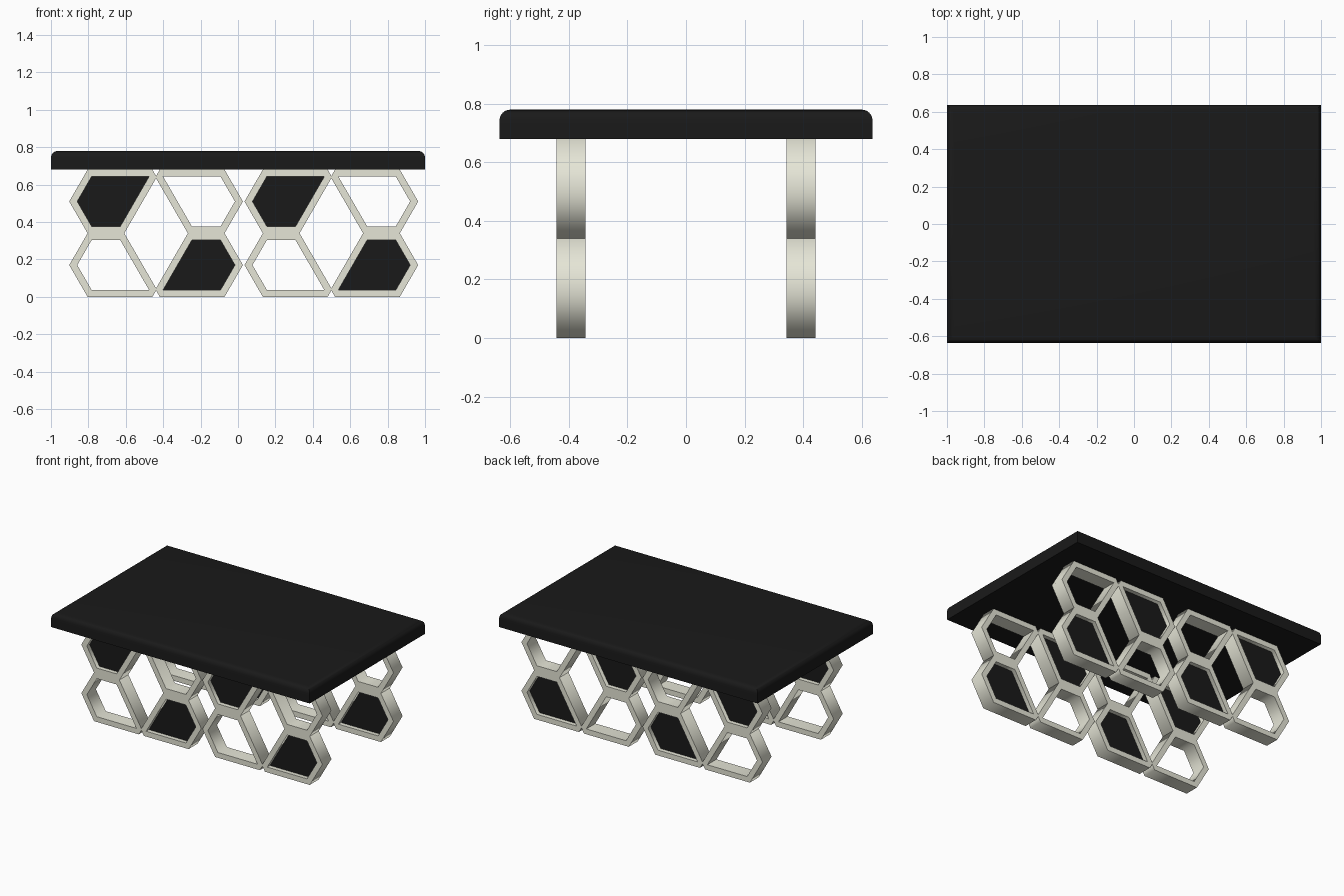
import bpy, bmesh, math

if "Cube" in bpy.data.objects:
    bpy.data.objects.remove(bpy.data.objects["Cube"])

H, BORDER, DEPTH = 0.17, 0.037, 0.10
PANEL = 0.04
S3 = math.sqrt(3)


def material(name, rgb):
    m = bpy.data.materials.new(name)
    m.diffuse_color = (*rgb, 1)
    m.use_nodes = True
    m.node_tree.nodes["Principled BSDF"].inputs["Base Color"].default_value = m.diffuse_color
    return m


black = material("black", (0.01, 0.01, 0.01))
cream = material("cream", (0.79, 0.79, 0.68))


def finish(bm, name, mat, angle):
    bmesh.ops.recalc_face_normals(bm, faces=bm.faces)
    me = bpy.data.meshes.new(name)
    bm.to_mesh(me)
    bm.free()
    me.materials.append(mat)
    ob = bpy.data.objects.new(name, me)
    bpy.context.collection.objects.link(ob)
    bpy.ops.object.select_all(action='DESELECT')
    ob.select_set(True)
    bpy.context.view_layer.objects.active = ob
    bpy.ops.object.shade_smooth_by_angle(angle=math.radians(angle))
    return ob


# Stretched hexagon: one side runs on into a lower corner
R = 2 * H / S3
tip = R / 2 + 0.30 / S3
outer = [(-R, 0), (-R / 2, H), (R / 2, H), (tip, 0.04 - H), (tip - 0.04 / S3, -H), (-R / 2, -H)]
g = H - BORDER
r = 2 * g / S3
itip = r / 2 + 2 * g / S3
inner = [(-r, 0), (-r / 2, g), (r / 2, g), (itip, -g), (itip - 0.03, -g), (-r / 2, -g)]


def cell_frame(name, cx, cy, cz, sx, sz):
    bm = bmesh.new()

    def loop(pts, y):
        return [bm.verts.new((cx + sx * x, cy + y, cz + sz * z)) for x, z in pts]
    d = DEPTH / 2
    rings = [loop(outer, -d), loop(outer, d), loop(inner, d), loop(inner, -d)]
    for a, b in zip(rings, rings[1:] + rings[:1]):
        for i in range(6):
            j = (i + 1) % 6
            bm.faces.new((a[i], a[j], b[j], b[i]))
    finish(bm, name, cream, 65)


def cell_panel(name, cx, cy, cz, sx, sz):
    bm = bmesh.new()
    pts = inner[:4] + inner[5:]
    f = bm.faces.new([bm.verts.new((cx + sx * x, cy - PANEL / 2, cz + sz * z)) for x, z in pts])
    ext = bmesh.ops.extrude_face_region(bm, geom=[f], use_keep_orig=True)
    verts = [v for v in ext["geom"] if isinstance(v, bmesh.types.BMVert)]
    bmesh.ops.translate(bm, verts=verts, vec=(0, PANEL, 0))
    finish(bm, name, black, 30)


# Two leg rows, each of four stacked cell pairs with alternating filled cells
for row, cy in (("front", -0.393), ("back", 0.393)):
    for i, cx in enumerate((-0.706, -0.17, 0.231, 0.767)):
        sx = 1 if i % 2 == 0 else -1
        for level, cz, sz in (("lower", H, 1), ("upper", 3 * H, -1)):
            cell_frame(f"{row}_{level}_cell_{i + 1}", cx, cy, cz, sx, sz)
            if (level == "upper") == (sx == 1):
                cell_panel(f"{row}_{level}_panel_{i + 1}", cx, cy, cz, sx, sz)

# Table top with rounded upper edges
bm = bmesh.new()
bmesh.ops.create_cube(bm, size=1)
for v in bm.verts:
    v.co = (v.co.x * 2, v.co.y * 1.274, 0.73 + v.co.z * 0.1)
top_edges = [e for e in bm.edges if all(v.co.z > 0.75 for v in e.verts)]
bmesh.ops.bevel(bm, geom=top_edges, offset=0.036, segments=6, profile=0.5, affect='EDGES')
finish(bm, "table_top", black, 35)
